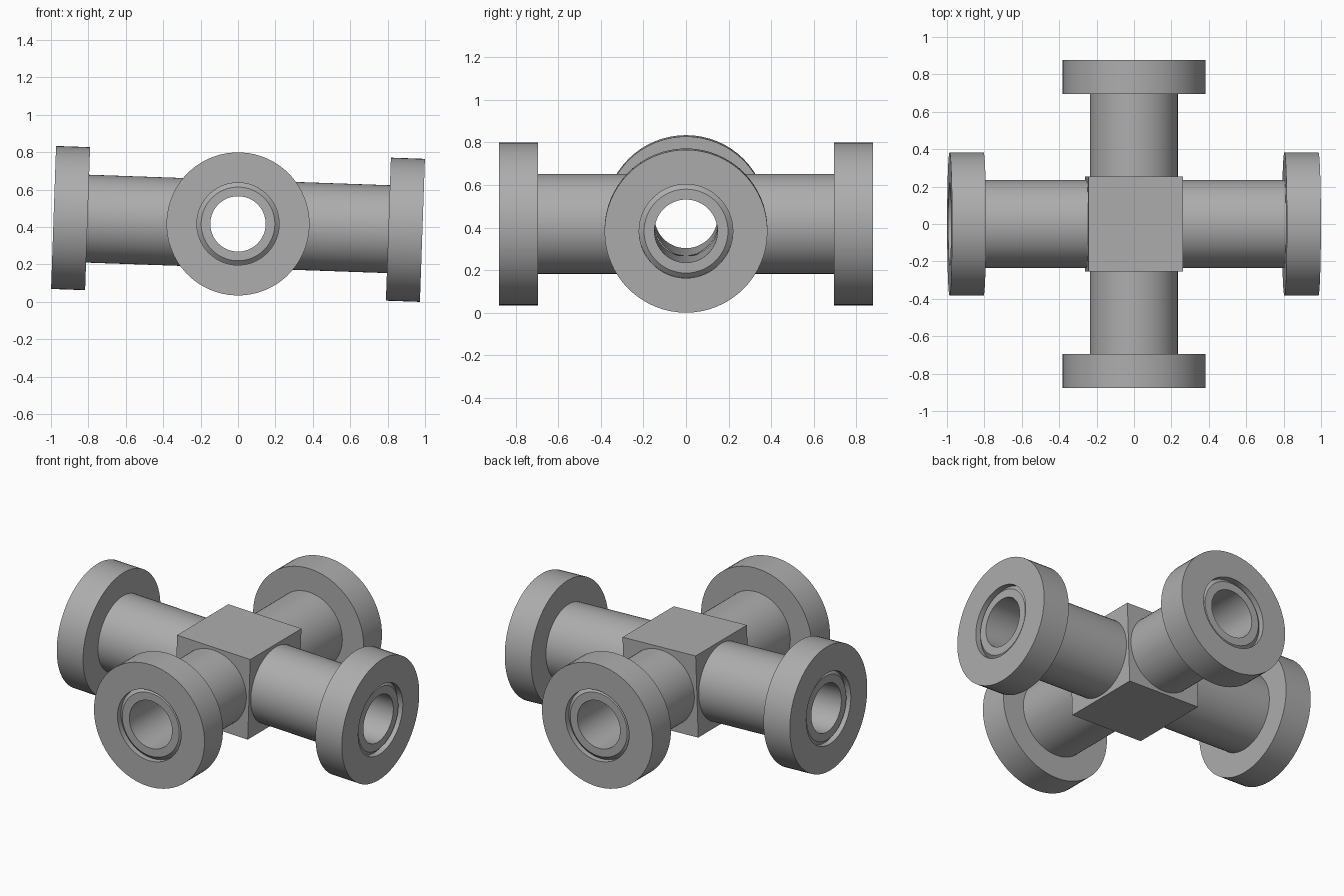
import bpy, bmesh, math
from mathutils import Matrix, Vector

cube = bpy.data.objects.get("Cube")
if cube:
    bpy.data.objects.remove(cube, do_unlink=True)

SEGMENTS = 64
BORE, PIPE, FLANGE = 0.148, 0.235, 0.3825
CORE_HALF = 0.253
FLANGE_THICKNESS = 0.182
# The whole fitting leans slightly about the y axis
TILT = Matrix.Translation((0, 0, 0.417)) @ Matrix.Rotation(math.radians(2), 4, 'Y')

steel = bpy.data.materials.new("grey steel")
steel.use_nodes = True
GREY = (0.42, 0.42, 0.42, 1)
steel.diffuse_color = GREY
steel.node_tree.nodes["Principled BSDF"].inputs["Base Color"].default_value = GREY


def make_object(name, bm, matrix):
    bmesh.ops.recalc_face_normals(bm, faces=bm.faces)
    mesh = bpy.data.meshes.new(name)
    bm.to_mesh(mesh)
    bm.free()
    mesh.materials.append(steel)
    obj = bpy.data.objects.new(name, mesh)
    bpy.context.collection.objects.link(obj)
    obj.matrix_world = matrix
    return obj


def select_only(obj):
    bpy.ops.object.select_all(action='DESELECT')
    obj.select_set(True)
    bpy.context.view_layer.objects.active = obj


def smooth(obj):
    select_only(obj)
    bpy.ops.object.shade_smooth_by_angle(angle=math.radians(30))


def aim(direction):
    """Turn local z towards a direction, in the leaning frame."""
    return TILT @ Vector(direction).to_track_quat('Z', 'Y').to_matrix().to_4x4()


def revolve(name, profile, matrix):
    """Spin a closed (radius, height) profile around local z."""
    bm = bmesh.new()
    verts = [bm.verts.new((r, 0, h)) for r, h in profile]
    edges = [bm.edges.new((verts[i - 1], v)) for i, v in enumerate(verts)]
    bmesh.ops.spin(bm, geom=verts + edges, cent=(0, 0, 0), axis=(0, 0, 1),
                   angle=math.tau, steps=SEGMENTS, use_merge=True)
    bmesh.ops.remove_doubles(bm, verts=bm.verts, dist=0.0001)
    obj = make_object(name, bm, matrix)
    smooth(obj)
    return obj


def flanged_arm(name, direction, length):
    back = length - FLANGE_THICKNESS
    # Pipe, flange, then the sealing groove with its sloped knife edge
    revolve(name, [
        (BORE, CORE_HALF), (PIPE, CORE_HALF), (PIPE, back),
        (FLANGE, back), (FLANGE, length),
        (0.22, length), (0.22, length - 0.035),
        (0.197, length - 0.015), (BORE, length - 0.015),
    ], aim(direction))


# Central block with two crossing bores
bm = bmesh.new()
bmesh.ops.create_cube(bm, size=2 * CORE_HALF)
core = make_object("core_block", bm, TILT)
for axis in ((1, 0, 0), (0, 1, 0)):
    bm = bmesh.new()
    bmesh.ops.create_cone(bm, cap_ends=True, segments=SEGMENTS,
                          radius1=BORE, radius2=BORE, depth=1)
    cutter = make_object("bore_cutter", bm, aim(axis))
    cutter.hide_render = True
    cut = core.modifiers.new("bore", 'BOOLEAN')
    cut.operation = 'DIFFERENCE'
    cut.solver = 'EXACT'
    cut.object = cutter
    select_only(core)
    bpy.ops.object.modifier_apply(modifier=cut.name)
    bpy.data.objects.remove(cutter, do_unlink=True)
smooth(core)

# Four flanged arms, the sideways pair longer than the front and back pair
flanged_arm("left_arm", (1, 0, 0), 0.9866)
flanged_arm("right_arm", (-1, 0, 0), 0.9866)
flanged_arm("front_arm", (0, -1, 0), 0.877)
flanged_arm("back_arm", (0, 1, 0), 0.877)
